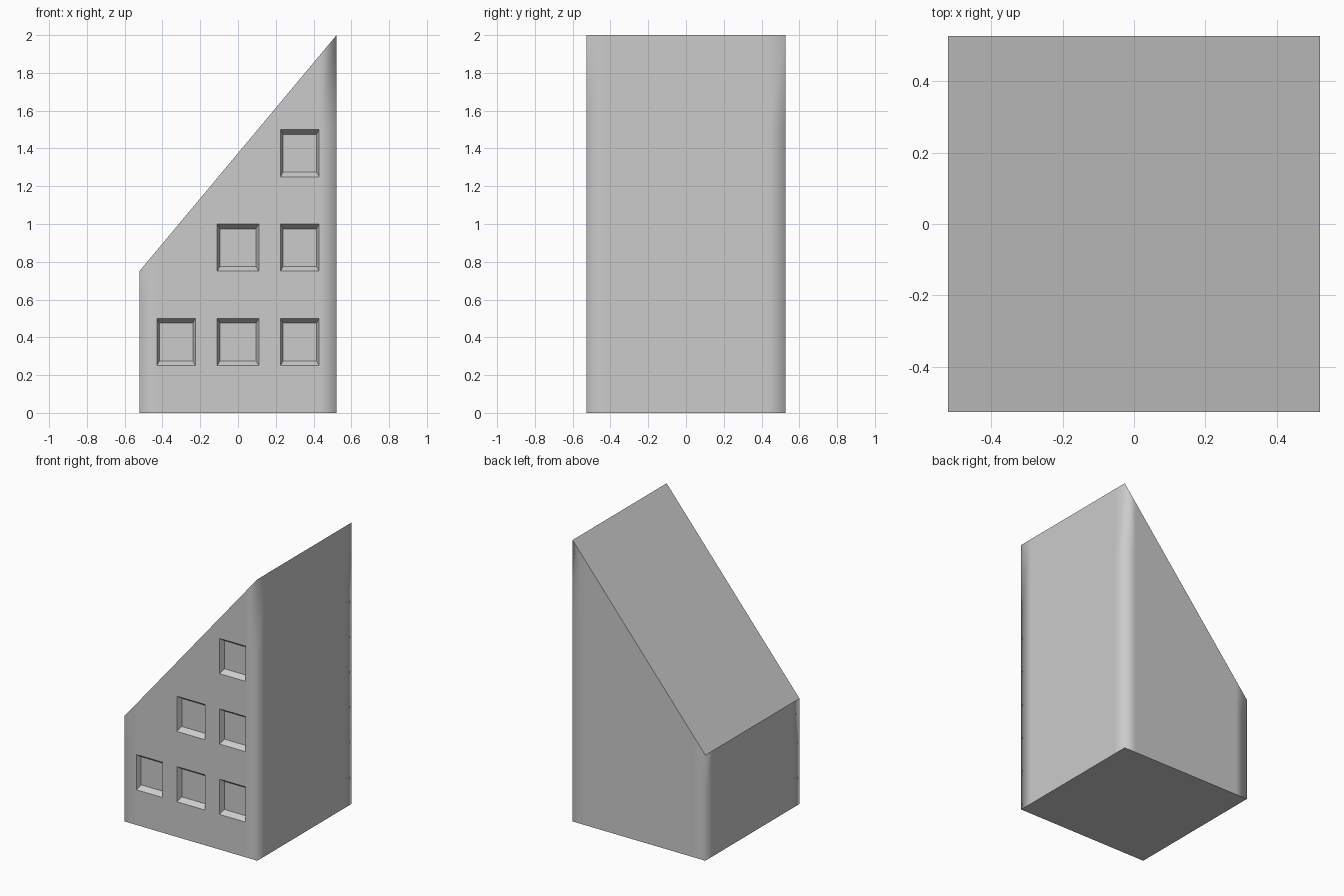
import bpy, bmesh
from mathutils import Vector

if "Cube" in bpy.data.objects:
    bpy.data.objects.remove(bpy.data.objects["Cube"])

W, D = 0.522, 0.528          # half width, half depth
LOW, HIGH = 0.75, 2.0        # wall heights left and right
COLS = [(-0.43, -0.225), (-0.11, 0.11), (0.225, 0.43)]
ROWS = [(0.25, 0.5), (0.75, 1.0), (1.25, 1.5)]

# Sloped-roof block: extrude the front profile
bm = bmesh.new()
front = bm.faces.new([bm.verts.new((x, -D, z)) for x, z in
                      ((-W, 0), (W, 0), (W, HIGH), (-W, LOW))])
ext = bmesh.ops.extrude_face_region(bm, geom=[front], use_keep_orig=True)
bmesh.ops.translate(bm, vec=(0, 2 * D, 0),
                    verts=[v for v in ext["geom"] if isinstance(v, bmesh.types.BMVert)])
bmesh.ops.recalc_face_normals(bm, faces=bm.faces)


# Cut window lines and corner support loops
def cut(axis, value):
    n = Vector((0, 0, 0))
    n[axis] = 1
    bmesh.ops.bisect_plane(bm, geom=bm.verts[:] + bm.edges[:] + bm.faces[:],
                           plane_co=n * value, plane_no=n, dist=1e-5)


for pair in COLS:
    for x in pair:
        cut(0, x)
for pair in ROWS:
    for z in pair:
        cut(2, z)
for y in (-0.43, 0.43):
    cut(1, y)

# Recessed windows: a staircase of openings following the roof
panes = []
for f in bm.faces:
    c = f.calc_center_median()
    if f.normal.y < -0.9:
        for r, (z0, z1) in enumerate(ROWS):
            if z0 < c.z < z1 and any(a < c.x < b for a, b in COLS[r:]):
                panes.append(f)
bmesh.ops.inset_individual(bm, faces=panes, thickness=0.02, depth=-0.035)
for f in panes:
    mid = f.calc_center_median().z
    for v in f.verts:
        v.co.z = mid + (v.co.z - mid) * 0.9

# Soft shading around the upright corners, sharp everywhere else
bm.normal_update()
for f in bm.faces:
    f.smooth = True
for e in bm.edges:
    a, b = e.verts
    upright = abs(a.co.x - b.co.x) < 1e-4 and abs(a.co.y - b.co.y) < 1e-4
    corner = upright and abs(abs(a.co.x) - W) < 1e-3 and abs(abs(a.co.y) - D) < 1e-3
    e.smooth = corner or e.calc_face_angle(0) < 0.5

mesh = bpy.data.meshes.new("building_block")
bm.to_mesh(mesh)
bm.free()
bpy.context.collection.objects.link(bpy.data.objects.new("building_block", mesh))
